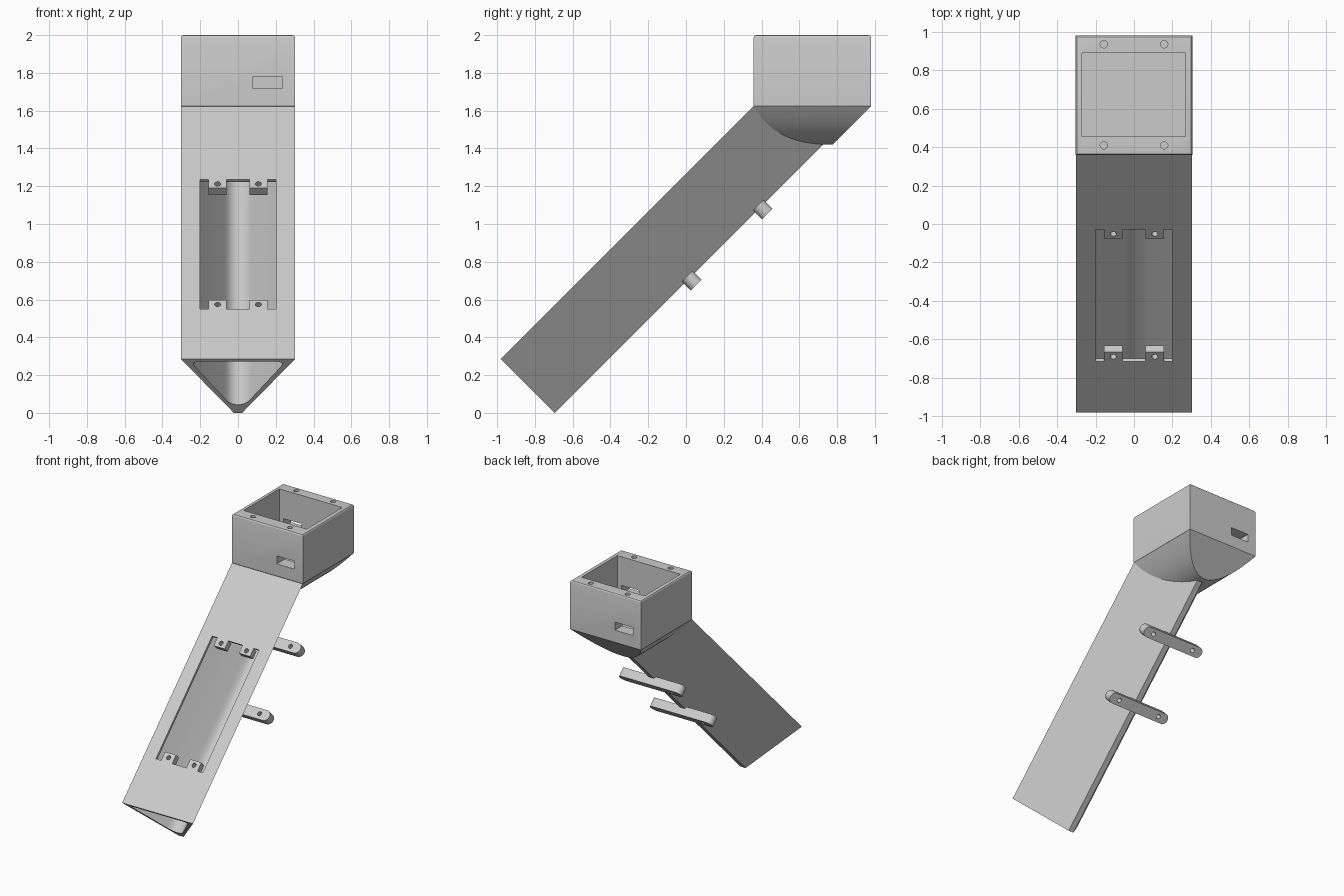
import bpy, bmesh, math
from mathutils import Matrix

if "Cube" in bpy.data.objects:
    bpy.data.objects.remove(bpy.data.objects["Cube"])

grey = bpy.data.materials.new("plain grey")
grey.use_nodes = True
COLOUR = (0.6, 0.6, 0.6, 1)
grey.diffuse_color = COLOUR
grey.node_tree.nodes["Principled BSDF"].inputs["Base Color"].default_value = COLOUR

WORLD = Matrix()
# Tilted frame: x across, y up along the trough, z out of its top plate
TILT = Matrix.Translation((0, -0.98, 0.285)) @ Matrix.Rotation(math.radians(45), 4, 'X')
DEPTH = 0.403


def finish(name, bm, frame):
    bm.transform(frame)
    bmesh.ops.recalc_face_normals(bm, faces=bm.faces)
    mesh = bpy.data.meshes.new(name)
    bm.to_mesh(mesh)
    bm.free()
    mesh.materials.append(grey)
    obj = bpy.data.objects.new(name, mesh)
    bpy.context.collection.objects.link(obj)
    return obj


def prism(name, start, end, frame=WORLD):
    """Solid between two matching rings of points."""
    bm = bmesh.new()
    a = [bm.verts.new(p) for p in start]
    b = [bm.verts.new(p) for p in end]
    bm.faces.new(a)
    bm.faces.new(b)
    for i in range(len(a)):
        j = (i + 1) % len(a)
        bm.faces.new((a[i], a[j], b[j], b[i]))
    return finish(name, bm, frame)


def block(name, x, y, z, frame=WORLD):
    ring = [(x[0], y[0]), (x[1], y[0]), (x[1], y[1]), (x[0], y[1])]
    return prism(name, [(*p, z[0]) for p in ring], [(*p, z[1]) for p in ring], frame)


def rod(name, x, y, z, r, frame=WORLD):
    ring = [(x + r * math.cos(t * math.pi / 12), y + r * math.sin(t * math.pi / 12)) for t in range(24)]
    return prism(name, [(*p, z[0]) for p in ring], [(*p, z[1]) for p in ring], frame)


def carve(obj, *cutters):
    for c in cutters:
        c.hide_render = True
        mod = obj.modifiers.new("cut", 'BOOLEAN')
        mod.operation = 'DIFFERENCE'
        mod.solver = 'EXACT'
        mod.object = c
        bpy.context.view_layer.objects.active = obj
        bpy.ops.object.modifier_apply(modifier=mod.name)
        bpy.data.objects.remove(c)


def mirrored(half):
    """Close a right-hand half profile by mirroring it in x."""
    return half + [(-x, z) for x, z in reversed(half) if x > 0]


# Triangular trough, its upper end trimmed level inside the head
outer = mirrored([(0.302, 0), (0.022, -DEPTH)])
trough = prism("trough", [(x, 0, v) for x, v in outer],
               [(x, 1.916 - v, v) for x, v in outer], TILT)

# Hollow channel with rounded corners
inner = mirrored([(0.215, -0.02), (0.232, -0.026), (0.236, -0.042), (0.226, -0.06),
                  (0.07, -0.295), (0.052, -0.32), (0.03, -0.336), (0, -0.343)])
carve(trough,
      prism("channel", [(x, -0.1, v) for x, v in inner], [(x, 1.72, v) for x, v in inner], TILT),
      block("window", (-0.2, 0.2), (0.375, 1.344), (-0.055, 0.1), TILT))

# Screw tabs at both ends of the window
for where, u0, u1 in (("lower", 0.375, 0.443), ("upper", 1.28, 1.344)):
    for side, s in (("left", 1), ("right", -1)):
        tab = block(f"{where}_{side}_tab", (s * 0.108 - 0.047, s * 0.108 + 0.047), (u0, u1), (-0.05, 0), TILT)
        carve(tab, rod("hole", s * 0.108, (u0 + u1) / 2, (-0.1, 0.1), 0.016, TILT))

# Rounded gusset between trough and head, cut off at 45 degrees behind
arch = [(0.302 * k / 12, 1.42 + 0.205 * (k / 12) ** 2) for k in range(-12, 13)]


def gusset_front(x, z):
    v = -DEPTH * min(1, (0.302 - abs(x)) / 0.28)
    return max(0.358, z - 1.265 - v * math.sqrt(2) - 0.03)


prism("gusset", [(x, gusset_front(x, z), z) for x, z in arch],
      [(x, z - 0.645, z) for x, z in arch])

# Head box with softened top edges
head = block("head_box", (-0.303, 0.303), (0.358, 0.98), (1.625, 2))
bm = bmesh.new()
bm.from_mesh(head.data)
rim = [e for e in bm.edges if all(v.co.z > 1.99 for v in e.verts)]
bmesh.ops.bevel(bm, geom=rim, offset=0.014, segments=3, profile=0.5, affect='EDGES')
bm.to_mesh(head.data)
bm.free()

# Head cavity, cable slots and rim screw holes
carve(head,
      block("cavity", (-0.27, 0.267), (0.455, 0.89), (1.66, 2.1)),
      block("front_slot", (0.08, 0.233), (0.3, 0.5), (1.718, 1.78)),
      block("back_slot", (-0.233, -0.08), (0.85, 1.1), (1.718, 1.78)),
      *[rod("hole", x, y, (1.85, 2.1), 0.019) for x in (-0.157, 0.157) for y in (0.409, 0.935)])

# Two round-ended straps under the trough
for where, u in (("lower", 1.008), ("upper", 1.54)):
    ring = []
    for k in range(26):
        end = 1 if k < 13 else -1
        t = math.pi * ((k if k < 13 else k - 1) / 12 - 0.5)
        ring.append((end * 0.225 + 0.04 * math.cos(t), u + 0.04 * math.sin(t)))
    strap = prism(f"{where}_strap", [(*p, -0.455) for p in ring], [(*p, -0.387) for p in ring], TILT)
    carve(strap, *[rod("hole", x, u, (-0.6, -0.3), 0.016, TILT) for x in (-0.18, 0.18)])

# Smooth curved surfaces, keep edges crisp
for obj in bpy.context.scene.objects:
    obj.select_set(obj.type == 'MESH')
bpy.context.view_layer.objects.active = head
bpy.ops.object.shade_smooth_by_angle(angle=math.radians(30))
